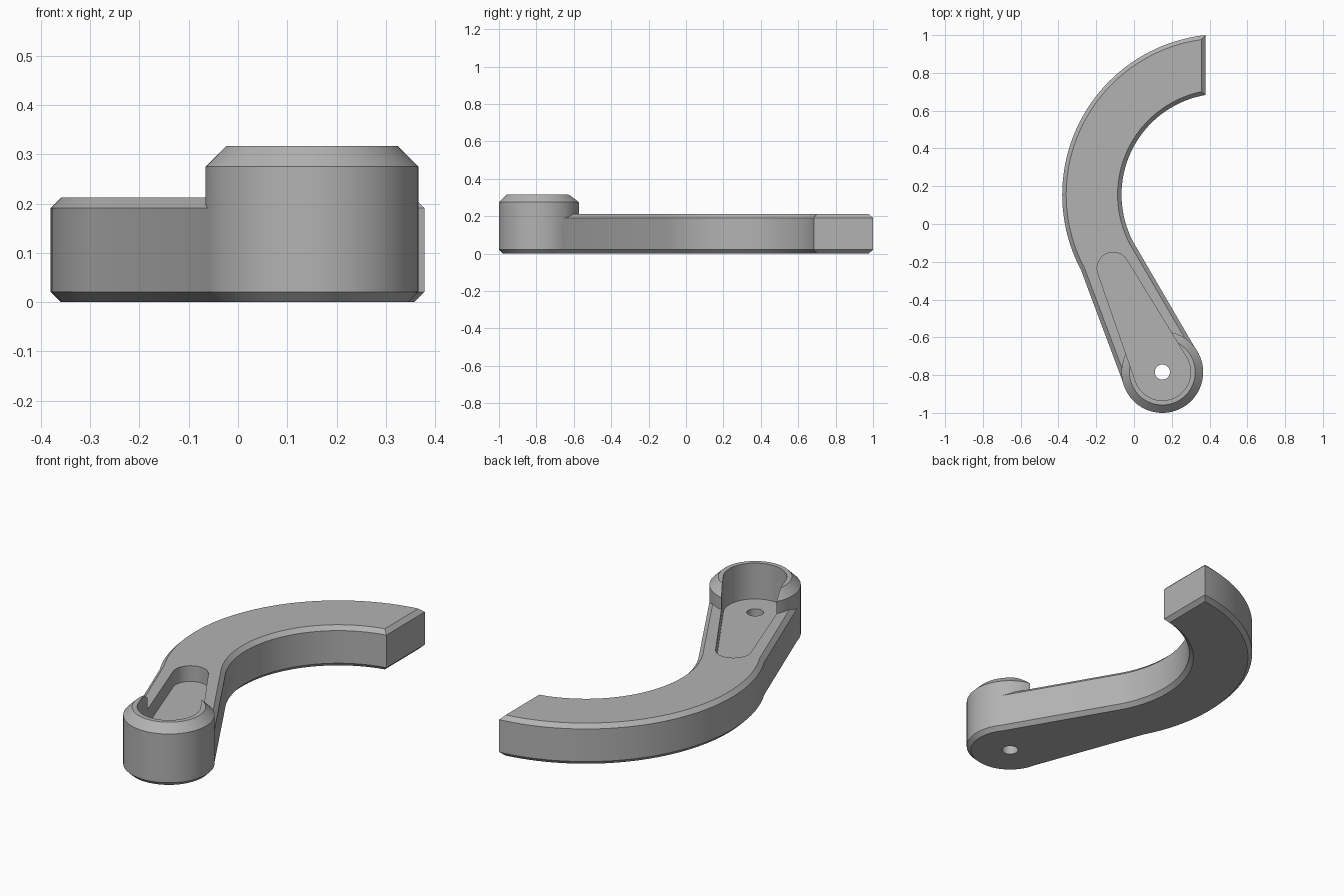
import bpy, bmesh, math
from mathutils import Vector

if "Cube" in bpy.data.objects:
    bpy.data.objects.remove(bpy.data.objects["Cube"])

BOSS = Vector((0.15, -0.784))      # pivot boss centre
BOSS_R = 0.216
BEND = Vector((0.47, 0.155))       # centre of the curved arm
R_OUT, R_IN, X_END = 0.85, 0.536, 0.378


def arc(c, r, a0, a1, n):
    return [c + r * Vector((math.cos(a0 + (a1 - a0) * i / n),
                            math.sin(a0 + (a1 - a0) * i / n))) for i in range(n + 1)]


def inset(pts, d):
    """Mitred inward offset of a counter-clockwise outline."""
    out = []
    for i, p in enumerate(pts):
        a = (p - pts[i - 1]).normalized()
        b = (pts[(i + 1) % len(pts)] - p).normalized()
        na, nb = Vector((-a.y, a.x)), Vector((-b.y, b.x))
        out.append(p + (na + nb) * d / (1 + na.dot(nb)))
    return out


def prism(name, pts, levels):
    """Stack rings of the outline; levels are (z, inset) pairs."""
    bm = bmesh.new()
    rings = [[bm.verts.new((p.x, p.y, z)) for p in inset(pts, d)] for z, d in levels]
    n = len(pts)
    for lo, hi in zip(rings, rings[1:]):
        for i in range(n):
            j = (i + 1) % n
            bm.faces.new((lo[i], lo[j], hi[j], hi[i]))
    bm.faces.new(rings[0][::-1])
    bm.faces.new(rings[-1])
    bmesh.ops.recalc_face_normals(bm, faces=bm.faces)
    me = bpy.data.meshes.new(name)
    bm.to_mesh(me)
    bm.free()
    ob = bpy.data.objects.new(name, me)
    bpy.context.collection.objects.link(ob)
    return ob


def tangent(p, c, r, side):
    d = p - c
    a = math.atan2(d.y, d.x) + side * math.acos(r / d.length)
    return c + r * Vector((math.cos(a), math.sin(a)))


def boolean(ob, tool, op):
    m = ob.modifiers.new(op, 'BOOLEAN')
    m.operation, m.object, m.solver = op, tool, 'EXACT'
    bpy.context.view_layer.objects.active = ob
    bpy.ops.object.modifier_apply(modifier=m.name)
    bpy.data.objects.remove(tool)


# Curved arm running tangentially into the boss
a_low = math.pi + math.radians(28)
outer = arc(BEND, R_OUT, math.acos((X_END - BEND.x) / R_OUT), a_low, 48)
inner = arc(BEND, R_IN, a_low, math.acos((X_END - BEND.x) / R_IN), 48)
t_out = tangent(outer[-1], BOSS, BOSS_R - 0.002, 1)
t_in = tangent(inner[0], BOSS, BOSS_R - 0.002, -1)
nose = [t_out, BOSS + Vector((-0.06, -0.12)), BOSS + Vector((0.09, -0.12)), t_in]
arm = prism("hook_arm", outer + nose + inner,
            [(0, 0.021), (0.021, 0), (0.191, 0), (0.212, 0.021)])

# Raised round boss
boss = prism("boss", arc(BOSS, BOSS_R, 0, math.tau, 96)[:-1],
             [(0, 0.021), (0.021, 0), (0.275, 0), (0.317, 0.042)])
boolean(arm, boss, 'UNION')

# Tapered pocket through the boss and the straight part of the arm
tip, r_big, r_tip = Vector((-0.11, -0.235)), 0.15, 0.085
d = tip - BOSS
phi, al = math.atan2(d.y, d.x), math.acos((r_big - r_tip) / d.length)
outline = (arc(BOSS, r_big, phi + al, phi + math.tau - al, 64)
           + arc(tip, r_tip, phi - al, phi + al, 40))
pocket = prism("pocket_cutter", outline, [(0.13, 0), (0.5, 0)])
boolean(arm, pocket, 'DIFFERENCE')

# Pin hole through the floor
hole = prism("hole_cutter", arc(BOSS, 0.04, 0, math.tau, 40)[:-1], [(-0.1, 0), (0.5, 0)])
boolean(arm, hole, 'DIFFERENCE')

# Colour and shading
grey = bpy.data.materials.new("light_grey")
grey.diffuse_color = (0.45, 0.45, 0.45, 1)
grey.use_nodes = True
grey.node_tree.nodes["Principled BSDF"].inputs["Base Color"].default_value = grey.diffuse_color
arm.data.materials.clear()
arm.data.materials.append(grey)
for f in arm.data.polygons:
    f.material_index = 0
bpy.ops.object.select_all(action='DESELECT')
arm.select_set(True)
bpy.context.view_layer.objects.active = arm
bpy.ops.object.shade_smooth_by_angle(angle=math.radians(20))
